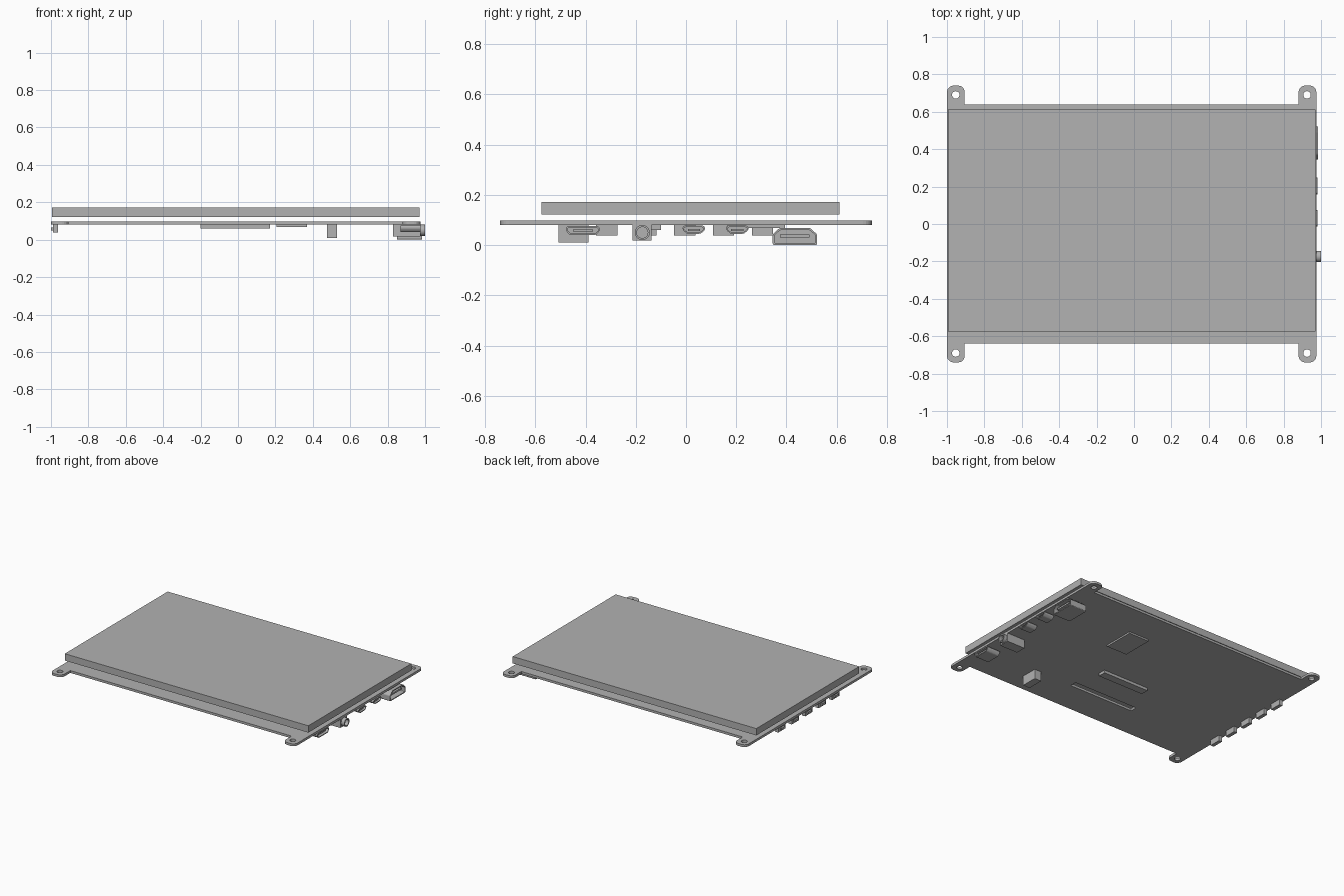
import bpy, bmesh, math
from mathutils import Matrix, Vector

if "Cube" in bpy.data.objects:
    bpy.data.objects.remove(bpy.data.objects["Cube"])

GREY = (0.445, 0.445, 0.445, 1)
grey = bpy.data.materials.new("plain grey")
grey.use_nodes = True
grey.diffuse_color = GREY
grey.node_tree.nodes["Principled BSDF"].inputs["Base Color"].default_value = GREY

# Local (u, v, w) maps to world (y, z, x) for parts that face sideways
SIDEWAYS = Matrix(((0, 0, 1, 0), (1, 0, 0, 0), (0, 1, 0, 0), (0, 0, 0, 1)))


def rounded(corners, steps=5):
    """Closed loop from (u, v, radius) corners."""
    loop = []
    for i, (u, v, r) in enumerate(corners):
        here = Vector((u, v))
        if not r:
            loop.append(here)
            continue
        before = Vector(corners[i - 1][:2])
        after = Vector(corners[(i + 1) % len(corners)][:2])
        a = here + (before - here).normalized() * r
        b = here + (after - here).normalized() * r
        centre = a + b - here
        for k in range(steps + 1):
            t = k / steps * math.pi / 2
            if abs((a - here).dot(b - here)) < 1e-6:
                loop.append(centre + (a - centre) * math.cos(t) + (b - centre) * math.sin(t))
            else:
                s = k / steps
                loop.append(a * (1 - s) ** 2 + here * 2 * s * (1 - s) + b * s * s)
    return loop


def rect(u0, u1, v0, v1, r=0):
    return rounded([(u0, v0, r), (u1, v0, r), (u1, v1, r), (u0, v1, r)])


def circle(u, v, r, n=28):
    return [Vector((u + r * math.cos(math.tau * k / n), v + r * math.sin(math.tau * k / n)))
            for k in range(n)]


def shrink(corners, t):
    """Scale a corner profile inward by roughly t on every side."""
    us, vs = [c[0] for c in corners], [c[1] for c in corners]
    cu, cv = (min(us) + max(us)) / 2, (min(vs) + max(vs)) / 2
    su, sv = 1 - 2 * t / (max(us) - min(us)), 1 - 2 * t / (max(vs) - min(vs))
    return [(cu + (u - cu) * su, cv + (v - cv) * sv, r * min(su, sv)) for u, v, r in corners]


def extrude(name, loops, w0, w1, matrix=Matrix()):
    """Solid from an outline and any hole loops, between two depths."""
    curve = bpy.data.curves.new(name, 'CURVE')
    curve.dimensions, curve.fill_mode = '2D', 'BOTH'
    curve.extrude = (w1 - w0) / 2
    for loop in loops:
        spline = curve.splines.new('POLY')
        spline.points.add(len(loop) - 1)
        for point, p in zip(spline.points, loop):
            point.co = (p.x, p.y, 0, 1)
        spline.use_cyclic_u = True
    temp = bpy.data.objects.new(name + " outline", curve)
    bpy.context.collection.objects.link(temp)
    bpy.context.view_layer.update()
    graph = bpy.context.evaluated_depsgraph_get()
    mesh = bpy.data.meshes.new_from_object(temp.evaluated_get(graph))
    bpy.data.objects.remove(temp)
    bm = bmesh.new()
    bm.from_mesh(mesh)
    bmesh.ops.remove_doubles(bm, verts=bm.verts, dist=1e-5)
    bm.transform(matrix @ Matrix.Translation((0, 0, (w0 + w1) / 2)))
    bmesh.ops.recalc_face_normals(bm, faces=bm.faces)
    bm.to_mesh(mesh)
    bm.free()
    for f in mesh.polygons:
        f.use_smooth = False
    mesh.materials.clear()
    mesh.materials.append(grey)
    obj = bpy.data.objects.new(name, mesh)
    bpy.context.collection.objects.link(obj)
    return obj


def box(name, x, y, z):
    return extrude(name, [rect(*x, *y)], *z)


def socket(name, corners, x0, x1, wall, depth, tongue):
    """Connector shell with an open mouth and a tongue inside."""
    outer, inner = rounded(corners), rounded(shrink(corners, wall))
    extrude(name + "_body", [outer], x0, x1 - depth, SIDEWAYS)
    extrude(name + "_shell", [outer, inner], x1 - depth, x1, SIDEWAYS)
    extrude(name + "_tongue", [rect(*tongue)], x1 - depth, x1 - 0.01, SIDEWAYS)


# Circuit board with four screw tabs and a ribbon slot
half = [(-1, -0.74, 0.035), (-0.905, -0.74, 0.035), (-0.905, -0.64, 0),
        (0.88, -0.64, 0), (0.88, -0.74, 0.035), (0.975, -0.74, 0.035)]
outline = rounded(half + [(x, -y, r) for x, y, r in reversed(half)])
holes = [circle(x, y, 0.02) for x in (-0.953, 0.925) for y in (-0.69, 0.69)]
slot = rect(-0.31, 0.21, -0.40, -0.35)
extrude("circuit_board", [outline, slot] + holes, 0.08, 0.097)

# Display panel above the board
box("display_panel", (-0.995, 0.97), (-0.575, 0.611), (0.121, 0.171))

# Parts on the underside
box("main_chip", (0.205, 0.37), (0.165, 0.395), (0.068, 0.08))
box("ribbon_connector", (-0.2, 0.17), (-0.158, -0.10), (0.06, 0.08))
box("tall_connector", (0.475, 0.53), (-0.508, -0.388), (0.01, 0.08))

# Row of side buttons
for i in range(5):
    y = -0.358 + 0.155 * i
    box(f"button_base_{i + 1}", (-0.988, -0.962), (y, y + 0.085), (0.039, 0.08))
    box(f"button_cap_{i + 1}", (-1, -0.988), (y + 0.022, y + 0.063), (0.05, 0.066))


def flared(y0, y1, z0, z1, cut, r):
    """Outline with small rounded corners and chamfered shoulders."""
    m = z0 + (z1 - z0) * 0.5
    return [(y0 + cut, z0, r), (y1 - cut, z0, r), (y1, m, r), (y1, z1 - r, r / 2),
            (y1 - r, z1, r / 2), (y0 + r, z1, r / 2), (y0, z1 - r, r / 2), (y0, m, r)]


# Small ports
for n, y in enumerate((0.031, 0.204)):
    socket(f"small_port_{n + 1}", flared(y - 0.045, y + 0.045, 0.045, 0.078, 0.018, 0.008),
           0.9, 0.982, 0.006, 0.05, (y - 0.024, y + 0.024, 0.056, 0.064))

# Medium port
socket("medium_port", flared(-0.478, -0.343, 0.04, 0.077, 0.014, 0.009),
       0.87, 0.975, 0.006, 0.06, (-0.45, -0.37, 0.055, 0.063))

# Large video port, with its chamfers upward
large = [(0.345, 0.003, 0.008), (0.522, 0.003, 0.008), (0.522, 0.042, 0.006),
         (0.495, 0.068, 0.008), (0.372, 0.068, 0.008), (0.345, 0.042, 0.006)]
large = [(y, z if z > 0.01 else 0, r) for y, z, r in large]
socket("video_port", large, 0.85, 0.985, 0.007, 0.07, (0.375, 0.492, 0.03, 0.042))

# Round audio jack
extrude("jack_body", [rect(-0.213, -0.137, 0.018, 0.08)], 0.83, 0.975, SIDEWAYS)
jack = extrude("jack_barrel", [circle(-0.174, 0.05, 0.03), circle(-0.174, 0.05, 0.022)],
               0.975, 1.0, SIDEWAYS)
bpy.context.view_layer.objects.active = jack
jack.select_set(True)
bpy.ops.object.shade_smooth_by_angle(angle=math.radians(30))
